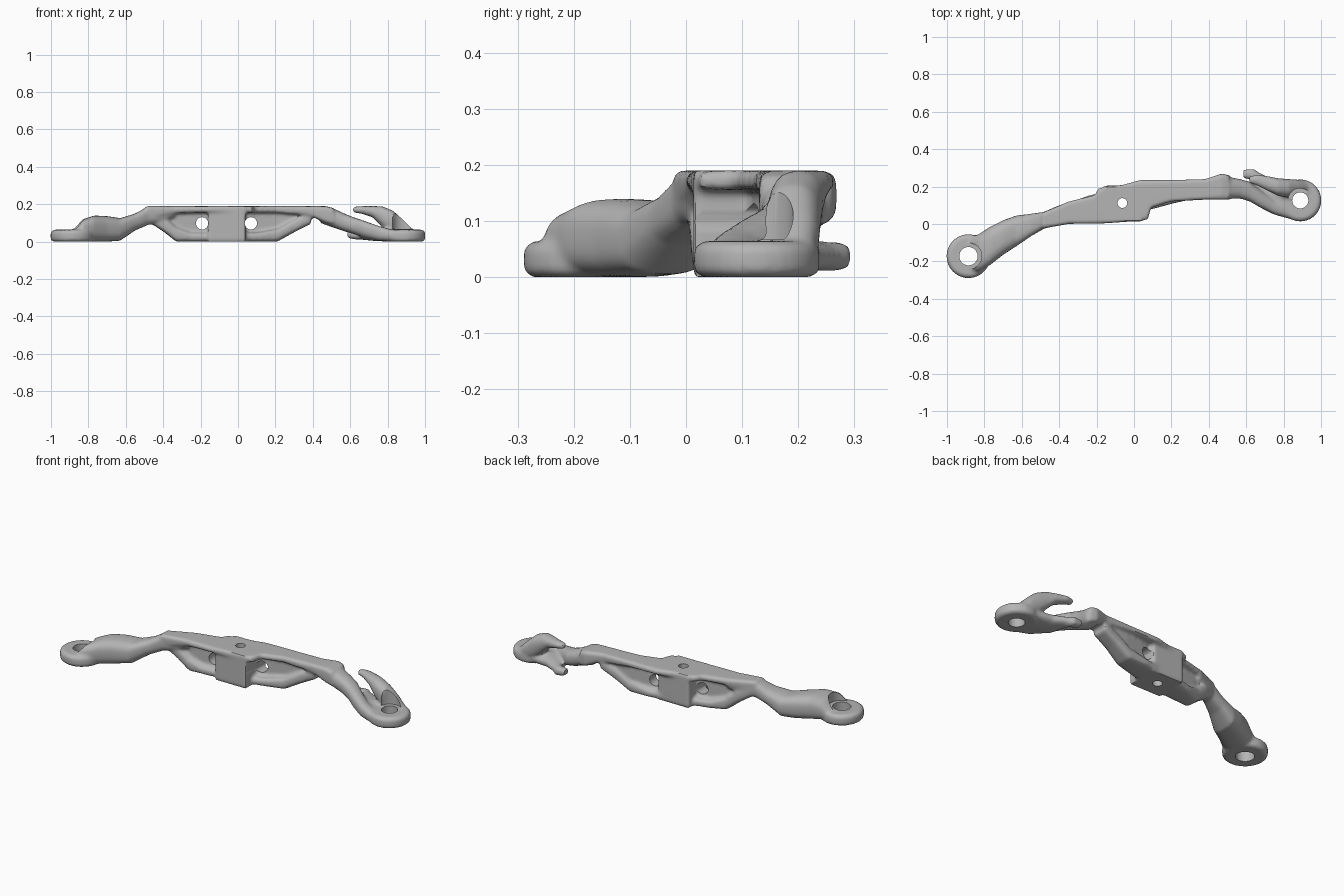
import bpy
import bmesh
import math
from mathutils import Matrix, Vector

cube = bpy.data.objects.get("Cube")
if cube:
    bpy.data.objects.remove(cube, do_unlink=True)

metal = bpy.data.materials.new("plain grey metal")
metal.use_nodes = True
GREY = (0.46, 0.46, 0.46, 1)
metal.diffuse_color = GREY
metal.node_tree.nodes["Principled BSDF"].inputs["Base Color"].default_value = GREY

SIDES = 24


def bridge(bm, rings):
    """Skin a row of equal vertex rings and cap both ends."""
    for a, b in zip(rings, rings[1:]):
        for i in range(len(a)):
            j = (i + 1) % len(a)
            bm.faces.new((a[i], a[j], b[j], b[i]))
    bm.faces.new(rings[0][::-1])
    bm.faces.new(rings[-1])


def loft(bm, rows, power):
    """Closed body through rounded cross-sections given as x, y0, y1, z0, z1."""
    rings = []
    for x, y0, y1, z0, z1 in rows:
        ring = []
        for i in range(SIDES):
            a = math.tau * i / SIDES
            c, s = math.cos(a), math.sin(a)
            u = math.copysign(abs(c) ** power, c)
            v = math.copysign(abs(s) ** power, s)
            ring.append(bm.verts.new((x, (y0 + y1 + u * (y1 - y0)) / 2,
                                      (z0 + z1 + v * (z1 - z0)) / 2)))
        rings.append(ring)
    bridge(bm, rings)


def lathe(bm, x, y, profile):
    """Upright turned body from a profile of radius, height."""
    angles = [math.tau * i / (SIDES * 2) for i in range(SIDES * 2)]
    bridge(bm, [[bm.verts.new((x + r * math.cos(a), y + r * math.sin(a), z))
                 for a in angles] for r, z in profile])


def make_object(name, bm):
    bmesh.ops.recalc_face_normals(bm, faces=bm.faces)
    mesh = bpy.data.meshes.new(name)
    bm.to_mesh(mesh)
    bm.free()
    obj = bpy.data.objects.new(name, mesh)
    bpy.context.collection.objects.link(obj)
    return obj


body = bmesh.new()
LEFT_EYE = (-0.885, -0.172)
RIGHT_EYE = (0.889, 0.126)

# Mounting eyes with rounded rims at both ends
for eye, radius in ((LEFT_EYE, 0.117), (RIGHT_EYE, 0.112)):
    lathe(body, *eye, [(radius - 0.015, 0), (radius - 0.004, 0.005), (radius, 0.018),
                       (radius, 0.045), (radius - 0.005, 0.058), (radius - 0.02, 0.064)])

# Left arm: tall rounded wall rising into the top plate
loft(body, [
    (-0.88, -0.25, -0.07, 0, 0.07),
    (-0.83, -0.255, -0.055, 0, 0.12),
    (-0.77, -0.22, -0.015, 0, 0.14),
    (-0.70, -0.165, 0.02, 0, 0.137),
    (-0.63, -0.12, 0.045, 0.005, 0.126),
    (-0.55, -0.065, 0.055, 0.06, 0.15),
    (-0.48, -0.025, 0.065, 0.09, 0.19),
    (-0.40, 0, 0.095, 0.1, 0.19),
    (-0.34, 0.01, 0.12, 0.13, 0.19),
], 0.7)

# Top plate
loft(body, [
    (-0.49, -0.025, 0.06, 0.12, 0.19),
    (-0.35, 0, 0.12, 0.15, 0.19),
    (-0.21, 0, 0.155, 0.155, 0.19),
    (-0.19, 0, 0.19, 0.155, 0.19),
    (-0.06, 0.01, 0.21, 0.155, 0.19),
    (0.03, 0.015, 0.235, 0.155, 0.19),
    (0.075, 0.025, 0.235, 0.155, 0.19),
    (0.09, 0.085, 0.235, 0.155, 0.19),
    (0.2, 0.12, 0.235, 0.155, 0.19),
    (0.38, 0.13, 0.24, 0.14, 0.19),
    (0.47, 0.13, 0.27, 0.1, 0.19),
    (0.51, 0.13, 0.26, 0.09, 0.18),
], 0.35)

# Lower chord, sloping up into the plate at both ends
loft(body, [
    (-0.47, 0, 0.07, 0.1, 0.17),
    (-0.40, 0.005, 0.10, 0.055, 0.14),
    (-0.33, 0.01, 0.12, 0, 0.08),
    (-0.25, 0.02, 0.15, 0, 0.05),
    (-0.1, 0.03, 0.19, 0, 0.05),
    (0.1, 0.08, 0.22, 0, 0.05),
    (0.21, 0.11, 0.225, 0, 0.07),
    (0.3, 0.13, 0.23, 0.05, 0.12),
    (0.39, 0.14, 0.24, 0.095, 0.16),
], 0.55)

# Recessed web between chord and plate
loft(body, [
    (-0.42, 0.03, 0.07, 0.09, 0.17),
    (-0.32, 0.04, 0.10, 0.02, 0.17),
    (-0.1, 0.07, 0.14, 0.02, 0.17),
    (0.1, 0.13, 0.19, 0.02, 0.17),
    (0.22, 0.15, 0.21, 0.02, 0.17),
    (0.36, 0.16, 0.22, 0.1, 0.17),
], 0.4)

# Square centre block
low, high = Vector((-0.16, 0.013, 0)), Vector((0.04, 0.205, 0.19))
block = Matrix.Translation((low + high) / 2) @ Matrix.Diagonal((*(high - low), 1))
bmesh.ops.create_cube(body, size=1, matrix=block)

# Right arm: front strut falling from the plate to the eye
loft(body, [
    (0.44, 0.14, 0.25, 0.1, 0.19),
    (0.51, 0.135, 0.25, 0.075, 0.178),
    (0.57, 0.135, 0.24, 0.055, 0.15),
    (0.62, 0.12, 0.225, 0.04, 0.13),
    (0.68, 0.085, 0.18, 0.02, 0.11),
    (0.75, 0.05, 0.13, 0.005, 0.085),
    (0.84, 0.025, 0.1, 0, 0.06),
], 0.8)

# Rear lobe with its forward hook
loft(body, [
    (0.615, 0.22, 0.255, 0.155, 0.187),
    (0.66, 0.205, 0.265, 0.15, 0.19),
    (0.72, 0.175, 0.255, 0.13, 0.19),
    (0.77, 0.15, 0.245, 0.08, 0.19),
    (0.83, 0.14, 0.24, 0.03, 0.165),
    (0.88, 0.15, 0.237, 0.01, 0.12),
    (0.93, 0.16, 0.225, 0.01, 0.07),
], 0.85)

# Low floor and rear stub joining lobe, strut and eye
loft(body, [
    (0.585, 0.245, 0.29, 0.02, 0.058),
    (0.64, 0.235, 0.295, 0.01, 0.063),
    (0.67, 0.11, 0.275, 0.01, 0.065),
    (0.74, 0.07, 0.24, 0.003, 0.07),
    (0.84, 0.04, 0.23, 0, 0.063),
], 0.8)

bracket = make_object("bracket_body", body)

# Fuse the parts into one flowing surface
fuse = bracket.modifiers.new("fuse", 'REMESH')
fuse.mode = 'VOXEL'
fuse.voxel_size = 0.009
soften = bracket.modifiers.new("soften", 'SMOOTH')
soften.factor = 0.5
soften.iterations = 4

# Bolt holes with washer clearances, centre hole and side windows
holes = bmesh.new()
for eye, radius in ((LEFT_EYE, 0.049), (RIGHT_EYE, 0.043)):
    wide = radius + 0.022
    lathe(holes, *eye, [(radius, -0.1), (radius, 0.067), (wide, 0.067), (wide, 0.3)])
lathe(holes, -0.062, 0.112, [(0.026, -0.1), (0.026, 0.3)])
for x in (-0.192, 0.069):
    bmesh.ops.create_cone(
        holes, cap_ends=True, segments=SIDES, radius1=0.033, radius2=0.033, depth=1,
        matrix=Matrix.Translation((x, 0, 0.098)) @ Matrix.Rotation(math.pi / 2, 4, 'X'))
cutter = make_object("hole_cutter", holes)
cutter.hide_render = True
cut = bracket.modifiers.new("holes", 'BOOLEAN')
cut.operation = 'DIFFERENCE'
cut.solver = 'FLOAT'
cut.object = cutter

# Bake the modifiers and drop the cutter
graph = bpy.context.evaluated_depsgraph_get()
baked = bpy.data.meshes.new_from_object(bracket.evaluated_get(graph))
bracket.modifiers.clear()
bracket.data = baked
bpy.data.objects.remove(cutter, do_unlink=True)
baked.materials.clear()
baked.materials.append(metal)

bpy.ops.object.select_all(action='DESELECT')
bracket.select_set(True)
bpy.context.view_layer.objects.active = bracket
bpy.ops.object.shade_smooth_by_angle(angle=math.radians(40))
